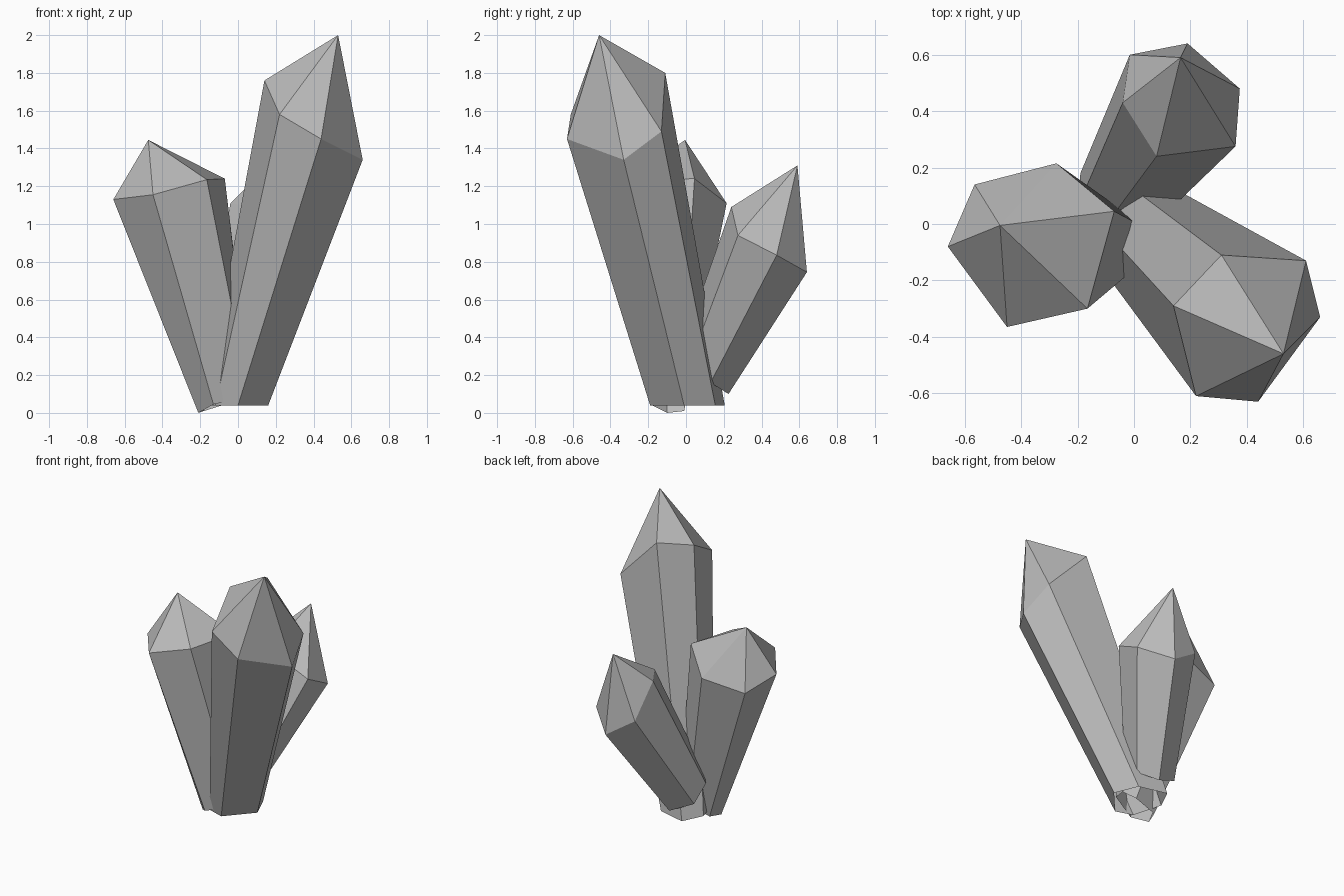
import bpy
import bmesh

# Remove the default object
default_cube = bpy.data.objects.get("Cube")
if default_cube:
    bpy.data.objects.remove(default_cube, do_unlink=True)

# Single stone colour
stone = bpy.data.materials.new("grey_crystal")
stone.use_nodes = True
stone_colour = (0.5, 0.5, 0.5, 1.0)
stone.diffuse_color = stone_colour
stone.node_tree.nodes["Principled BSDF"].inputs["Base Color"].default_value = stone_colour


def build_crystal(name, tip, shoulder, foot):
    """Six-sided shard: tapered shaft from foot to shoulder, then a point at the tip."""
    bm = bmesh.new()
    tip_vert = bm.verts.new(tip)
    shoulder_verts = [bm.verts.new(point) for point in shoulder]
    foot_verts = [bm.verts.new(point) for point in foot]
    sides = len(shoulder)

    for side in range(sides):
        following = (side + 1) % sides
        # Shaft panel
        bm.faces.new((foot_verts[side], foot_verts[following],
                      shoulder_verts[following], shoulder_verts[side]))
        # Facet of the pointed end
        bm.faces.new((shoulder_verts[side], shoulder_verts[following], tip_vert))

    # Orient the open-footed shell outward
    bmesh.ops.recalc_face_normals(bm, faces=bm.faces[:])

    mesh = bpy.data.meshes.new(name)
    bm.to_mesh(mesh)
    bm.free()
    mesh.materials.append(stone)
    crystal = bpy.data.objects.new(name, mesh)
    bpy.context.scene.collection.objects.link(crystal)
    return crystal


# Tall crystal leaning forward and to its left
build_crystal(
    "tall_crystal",
    tip=(.53, -.46, 2),
    shoulder=[(.14, -.29, 1.76), (.22, -.61, 1.58), (.44, -.63, 1.45),
              (.66, -.33, 1.34), (.61, -.13, 1.49), (.31, -.11, 1.8)],
    foot=[(-.18, .06, .04), (-.12, -.15, .04), (0, -.19, .04),
          (.16, -.01, .04), (.09, .155, .04), (-.11, .205, .04)],
)

# Medium crystal leaning to its right
build_crystal(
    "medium_crystal",
    tip=(-.475, -.005, 1.445),
    shoulder=[(-.66, -.08, 1.13), (-.45, -.365, 1.155), (-.165, -.3, 1.235),
              (-.07, .045, 1.24), (-.275, .215, 1.11), (-.565, .14, 1.05)],
    foot=[(-.21, -.1, 0), (-.13, -.19, .045), (.06, -.11, .09),
          (.07, -.03, .09), (-.02, 0, .06), (-.18, -.01, .01)],
)

# Short crystal leaning backward
build_crystal(
    "short_crystal",
    tip=(.165, .59, 1.31),
    shoulder=[(-.015, .6, .88), (-.04, .43, 1.11), (.08, .24, 1.09),
              (.36, .275, .94), (.375, .48, .835), (.19, .64, .745)],
    foot=[(-.19, .18, .175), (-.2, .06, .28), (-.12, -.03, .32),
          (.075, 0, .21), (.085, .13, .16), (-.025, .225, .1)],
)
